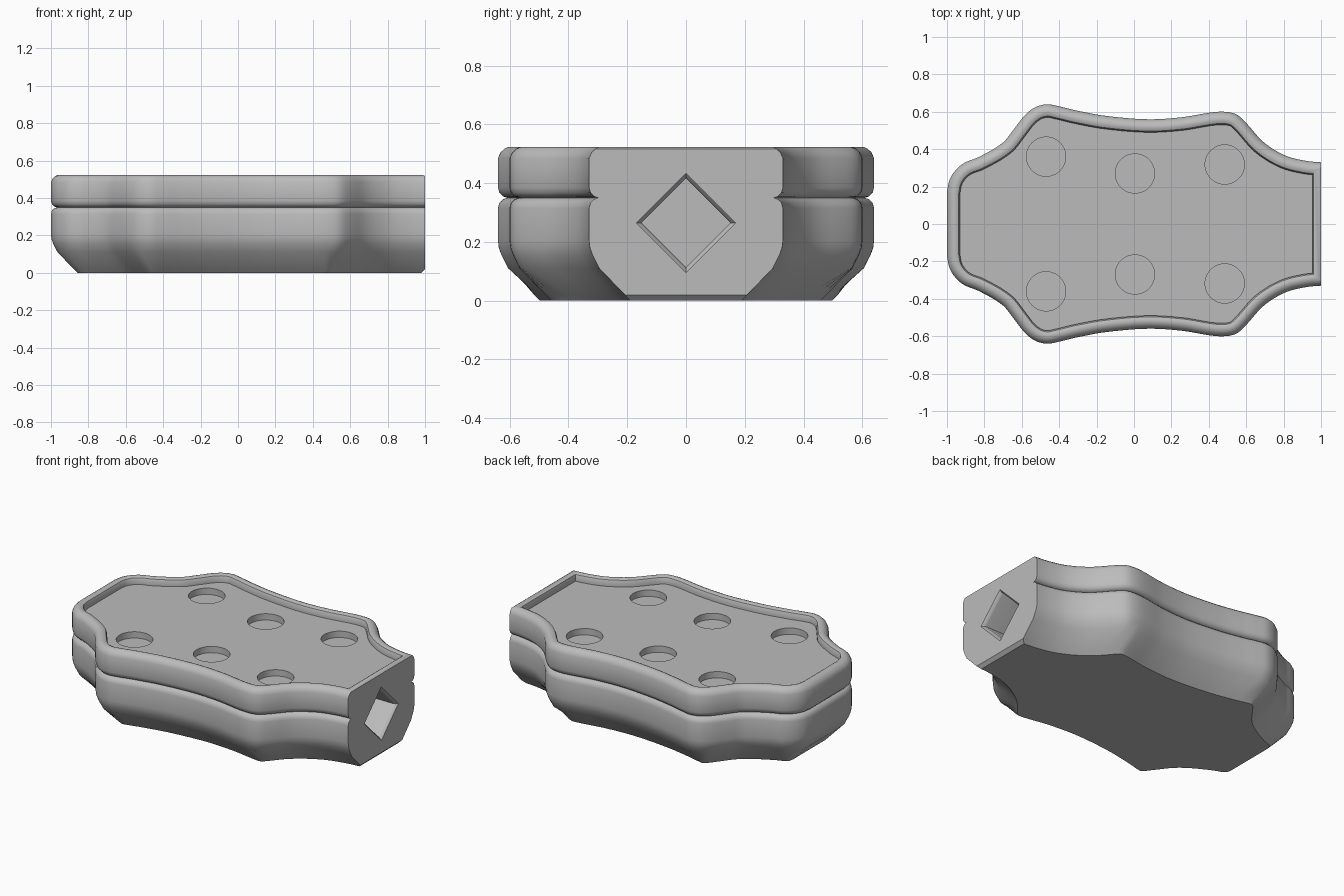
import bpy, bmesh, math
from mathutils import Matrix

cube = bpy.data.objects.get("Cube")
if cube:
    bpy.data.objects.remove(cube, do_unlink=True)

grey = bpy.data.materials.new("plain grey")
grey.use_nodes = True
colour = (0.5, 0.5, 0.5, 1)
grey.diffuse_color = colour
grey.node_tree.nodes["Principled BSDF"].inputs["Base Color"].default_value = colour

# Half outline of the body, from the rounded end to the flat end
OUTLINE = [(-1, .17), (-.99, .225), (-.96, .28), (-.91, .325), (-.826, .36), (-.7, .436),
           (-.64, .51), (-.585, .58), (-.53, .623), (-.465, .64), (-.4, .629), (-.3, .605),
           (-.15, .578), (.07, .56), (.25, .57), (.41, .596), (.487, .6), (.55, .585),
           (.6, .54), (.69, .44), (.8, .37), (.9, .341), (1, .33), (1.2, .33)]


def slope(i):
    a, b = OUTLINE[max(i - 1, 0)], OUTLINE[min(i + 1, len(OUTLINE) - 1)]
    return (b[1] - a[1]) / (b[0] - a[0])


def half_width(x):
    """Smooth interpolation of the outline."""
    i = 0
    while i < len(OUTLINE) - 2 and x > OUTLINE[i + 1][0]:
        i += 1
    (x0, y0), (x1, y1) = OUTLINE[i], OUTLINE[i + 1]
    h = x1 - x0
    t = min(max((x - x0) / h, 0), 1)
    return (y0 * (1 + 2 * t) * (1 - t) ** 2 + slope(i) * h * t * (1 - t) ** 2
            + y1 * t * t * (3 - 2 * t) + slope(i + 1) * h * t * t * (t - 1))


def inset_width(x, d):
    """Half width after shrinking the outline evenly by d."""
    if d == 0:
        return half_width(x)
    angles = [math.pi * k / 24 for k in range(25)]
    return min(half_width(x + d * math.cos(a)) - d * math.sin(a) for a in angles)


# Wall profile from the bottom up and into the tray: inset, height, flat end x
PROFILE = [(.142, 0, .98), (.122, .02, 1), (.035, .11, 1), (.012, .155, 1), (.003, .18, 1),
           (0, .205, 1), (0, .315, 1), (.005, .333, 1), (.017, .345, 1), (.032, .35, 1),
           (.017, .355, 1), (.005, .367, 1), (0, .385, 1), (0, .485, 1), (.009, .505, 1),
           (.022, .517, 1), (.035, .523, .99), (.05, .523, .97), (.063, .517, .96),
           (.07, .5, .955), (.07, .478, .955)]
STEPS = 130

bm = bmesh.new()
rings = []
for d, z, end in PROFILE:
    left = -1 + d
    xs = [left + (end - left) * (k / STEPS) ** 1.5 for k in range(STEPS + 1)]
    pts = [(x, inset_width(x, d)) for x in xs]
    loop = pts[::-1] + [(x, -y) for x, y in pts]
    rings.append([bm.verts.new((x, y, z)) for x, y in loop])
n = len(rings[0])
for low, high in zip(rings, rings[1:]):
    for i in range(n):
        j = (i + 1) % n
        bm.faces.new((low[i], low[j], high[j], high[i]))
# Underside and tray floor, as strips across the body
for ring, flip in ((rings[0], True), (rings[-1], False)):
    for i in range(STEPS):
        quad = [ring[i], ring[i + 1], ring[n - 2 - i], ring[n - 1 - i]]
        bm.faces.new(quad[::-1] if flip else quad)


def finish(name, bm):
    bmesh.ops.recalc_face_normals(bm, faces=bm.faces)
    mesh = bpy.data.meshes.new(name)
    bm.to_mesh(mesh)
    bm.free()
    mesh.materials.append(grey)
    obj = bpy.data.objects.new(name, mesh)
    bpy.context.collection.objects.link(obj)
    return obj


body = finish("body", bm)

# Cutter for the six round pockets
bm = bmesh.new()
for x, y in ((-.47, .36), (.005, .27), (.485, .318)):
    for side in (1, -1):
        bmesh.ops.create_cone(bm, cap_ends=True, segments=48, radius1=.105, radius2=.105,
                              depth=.2, matrix=Matrix.Translation((x, y * side, .538)))
pockets = finish("pocket_cutter", bm)

# Cutter for the diamond socket, flared at the mouth
bm = bmesh.new()
sections = []
for x, r in ((.75, .152), (.975, .152), (.99, .157), (1.01, .182)):
    sections.append([bm.verts.new((x, r * c, .265 + r * s))
                     for c, s in ((1, 0), (0, 1), (-1, 0), (0, -1))])
for a, b in zip(sections, sections[1:]):
    for i in range(4):
        j = (i + 1) % 4
        bm.faces.new((a[i], a[j], b[j], b[i]))
bm.faces.new(sections[0])
bm.faces.new(sections[-1])
socket = finish("socket_cutter", bm)

# Cut, then remove the cutters
bpy.context.view_layer.objects.active = body
body.select_set(True)
for cutter in (pockets, socket):
    cutter.hide_render = True
    cut = body.modifiers.new(cutter.name, "BOOLEAN")
    cut.operation = "DIFFERENCE"
    cut.solver = "EXACT"
    cut.object = cutter
    bpy.ops.object.modifier_apply(modifier=cut.name)
    bpy.data.objects.remove(cutter, do_unlink=True)
bpy.ops.object.shade_smooth_by_angle(angle=math.radians(32))
